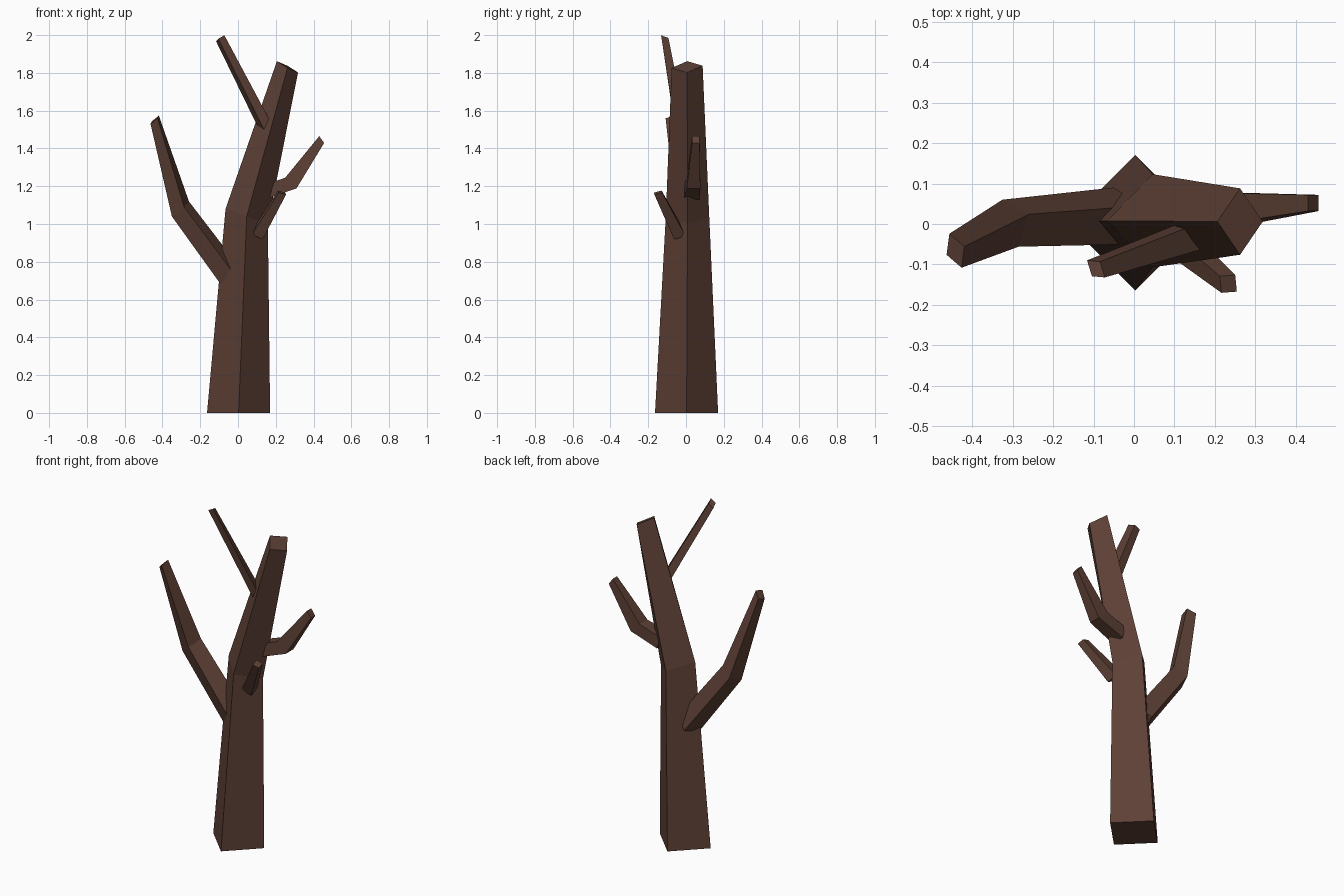
import bpy, bmesh
from mathutils import Vector as V

bark = bpy.data.materials.new("brown bark")
bark.diffuse_color = (0.109, 0.051, 0.036, 1)


def limb(name, rings):
    """Four-sided tapering tube; each ring is a centre and two half-diagonals."""
    bm = bmesh.new()
    loops = []
    for c, u, v in rings:
        c, u, v = V(c), V(u), V(v)
        loops.append([bm.verts.new(p) for p in (c + u, c + v, c - u, c - v)])
    for a, b in zip(loops, loops[1:]):
        for i in range(4):
            j = (i + 1) % 4
            bm.faces.new((a[i], a[j], b[j], b[i]))
    bm.faces.new(loops[0])
    bm.faces.new(loops[-1])
    bmesh.ops.recalc_face_normals(bm, faces=bm.faces)
    me = bpy.data.meshes.new(name)
    bm.to_mesh(me)
    bm.free()
    me.materials.append(bark)
    bpy.context.collection.objects.link(bpy.data.objects.new(name, me))


# Trunk, leaning right above its middle
limb("trunk", [
    ((.003, .003, 0), (.167, 0, 0), (0, .167, 0)),
    ((.046, .008, 1.04), (.112, 0, -.04), (0, .115, 0)),
    ((.262, .006, 1.832), (.056, 0, -.03), (0, .082, .006)),
])

# Large bent branch on the left
limb("left_branch", [
    ((-.03, .02, .71), (-.02, .07, -.01), (.05, .025, .045)),
    ((-.305, .002, 1.08), (-.02, .058, -.01), (.045, .022, .04)),
    ((-.441, -.066, 1.552), (-.015, .042, -.008), (.022, .01, .022)),
])

# Small bent branch on the right
limb("right_branch", [
    ((.13, .03, 1.165), (-.01, .042, .035), (-.01, -.042, .035)),
    ((.28, .04, 1.217), (-.03, .036, .028), (-.03, -.036, .028)),
    ((.443, .052, 1.447), (-.013, .02, .018), (-.013, -.02, .018)),
])

# Straight twig near the top, pointing up and left
limb("upper_twig", [
    ((.15, -.027, 1.505), (-.027, .033, -.028), (.012, .03, .005)),
    ((-.094, -.111, 1.983), (-.022, .021, -.016), (.01, .018, .002)),
])

# Short twig on the front
limb("front_twig", [
    ((.1, -.035, .94), (.026, .033, -.005), (.03, -.028, -.022)),
    ((.233, -.148, 1.166), (.017, .022, 0), (.021, -.019, -.011)),
])
